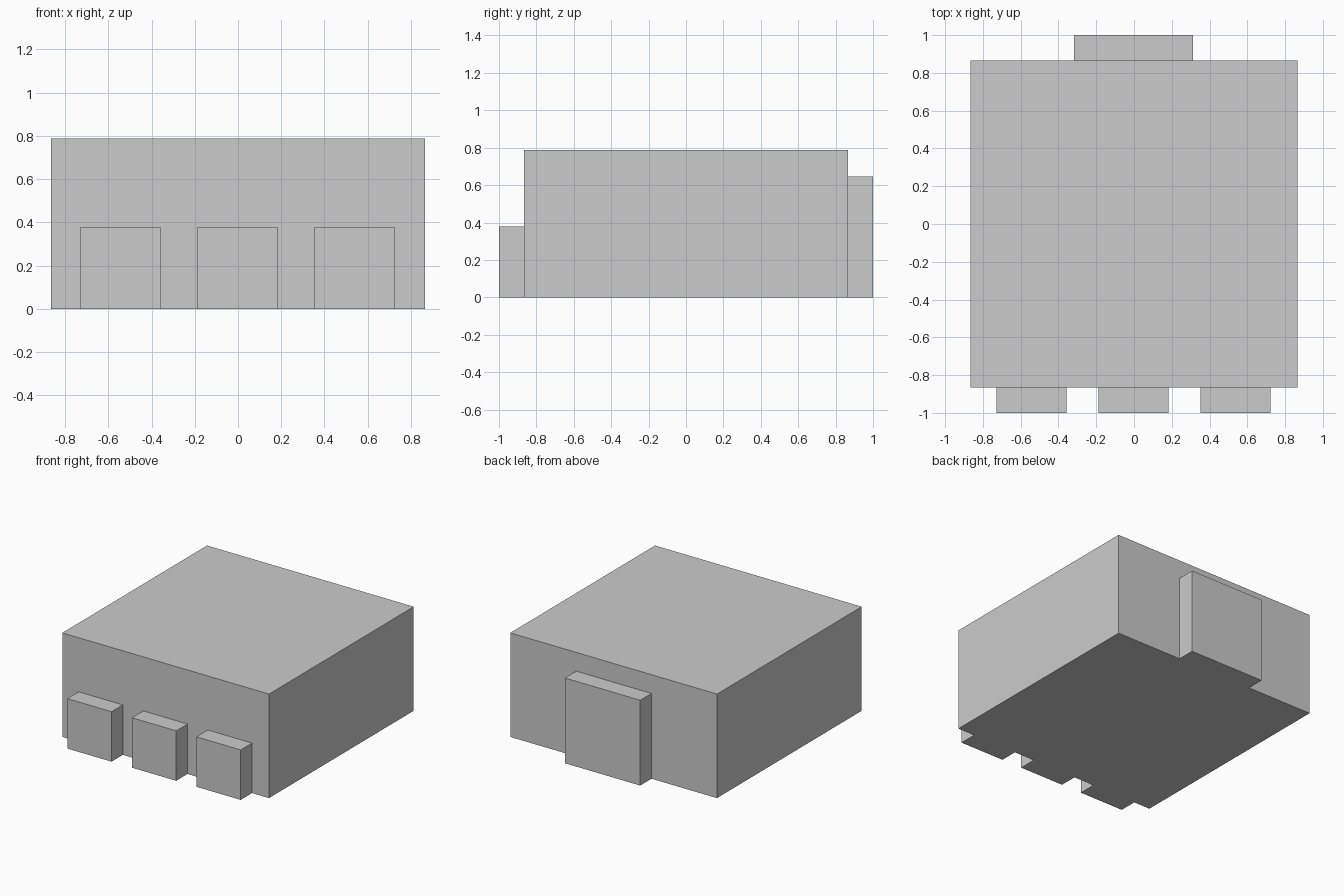
import bpy

default = bpy.data.objects.get("Cube")
if default:
    bpy.data.objects.remove(default, do_unlink=True)

# Single plain grey
grey = bpy.data.materials.new("plain_grey")
grey.use_nodes = True
colour = (0.6, 0.6, 0.6, 1)
grey.diffuse_color = colour
grey.node_tree.nodes["Principled BSDF"].inputs["Base Color"].default_value = colour


def block(name, x, y, width, depth, height):
    """Box standing on the ground, centred on x and y."""
    bpy.ops.mesh.primitive_cube_add(size=1, location=(x, y, height / 2))
    obj = bpy.context.object
    obj.name = name
    obj.scale = (width, depth, height)
    bpy.ops.object.transform_apply(location=False, rotation=False, scale=True)
    obj.data.materials.append(grey)
    return obj


HALF = 0.865                # half the side of the square body
DEPTH = 1 - HALF            # how far the blocks stand out
OFFSET = HALF + DEPTH / 2

# Main body
block("main_body", 0, 0, 2 * HALF, 2 * HALF, 0.787)

# Three low blocks along the front
for side, x in (("right", -0.543), ("middle", -0.002), ("left", 0.538)):
    block("front_block_" + side, x, -OFFSET, 0.37, DEPTH, 0.378)

# Taller block at the back
block("back_block", -0.002, OFFSET, 0.63, DEPTH, 0.645)
